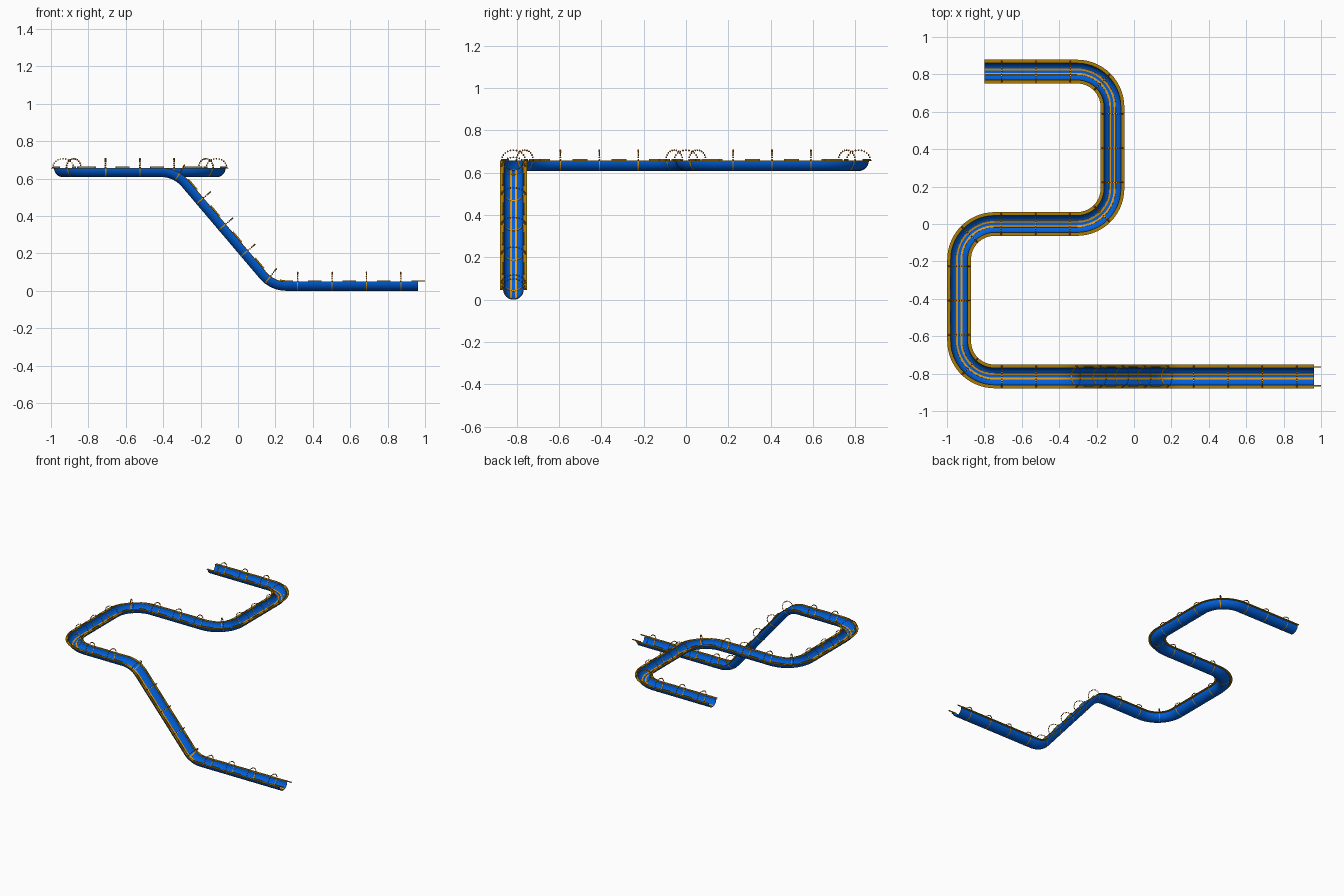
import bpy, bmesh, math
from mathutils import Vector, Matrix

if "Cube" in bpy.data.objects:
    bpy.data.objects.remove(bpy.data.objects["Cube"])

Z = Vector((0, 0, 1))


def material(name, rgb):
    m = bpy.data.materials.new(name)
    m.diffuse_color = (*rgb, 1)
    m.use_nodes = True
    m.node_tree.nodes["Principled BSDF"].inputs["Base Color"].default_value = m.diffuse_color
    return m


BLUE = material("channel blue", (0.0, 0.118, 0.73))
GOLD = material("bright gold", (1.0, 0.42, 0.01))
OCHRE = material("dark ochre", (0.42, 0.2, 0.0))
BROWN = material("copper orange", (0.58, 0.17, 0.004))

# Centre line at rim height: corner points with fillet radii
LOW, HIGH, Y = 0.048, 0.656, 0.815
CORNERS = [((-0.8, Y, HIGH), 0), ((-0.115, Y, HIGH), 0.19), ((-0.115, 0, HIGH), 0.19),
           ((-0.935, 0, HIGH), 0.19), ((-0.935, -Y, HIGH), 0.19),
           ((-0.322, -Y, HIGH), 0.19), ((0.194, -Y, LOW), 0.14), ((0.963, -Y, LOW), 0)]


def build_path():
    """Segments as (start s, length, start point, direction, inward direction, radius)."""
    pts = [Vector(c[0]) for c in CORNERS]
    segs, s, cur = [], 0.0, pts[0]
    for i in range(1, len(pts)):
        d = (pts[i] - pts[i - 1]).normalized()
        r, cut, ang = CORNERS[i][1], 0.0, 0.0
        if r:
            d2 = (pts[i + 1] - pts[i]).normalized()
            ang = d.angle(d2)
            cut = r * math.tan(ang / 2)
        end = pts[i] - d * cut
        length = (end - cur).length
        segs.append((s, length, cur, d, None, 0))
        s += length
        cur = end
        if r:
            inward = (d2 - d * d2.dot(d)).normalized()
            segs.append((s, r * ang, end, d, inward, r))
            s += r * ang
            cur = pts[i] + d2 * cut
    return segs, s


SEGS, TOTAL = build_path()
# Lengthwise stations: coarse on straights, fine on bends
STATIONS = []
for s0, length, _, _, _, r in SEGS:
    n = 14 if r else 1
    STATIONS += [s0 + length * k / n for k in range(n)]


def frame(s):
    """Point, side vector and up vector of the centre line at distance s."""
    seg = SEGS[0]
    for q in SEGS:
        if q[0] <= s + 1e-9:
            seg = q
    s0, _, p, d, inward, r = seg
    t = s - s0
    if r:
        a = t / r
        pos = p + d * (r * math.sin(a)) + inward * (r * (1 - math.cos(a)))
        tan = d * math.cos(a) + inward * math.sin(a)
    else:
        pos, tan = p + d * t, d
    side = Z.cross(tan).normalized()
    return pos, side, tan.cross(side)


def sweep(bm, profile, s0, s1):
    """Sweep a closed (side, up) profile from s0 to s1 with end caps."""
    stops = [s0] + [s for s in STATIONS if s0 + 1e-4 < s < s1 - 1e-4] + [s1]
    rings = []
    for s in stops:
        p, side, up = frame(s)
        rings.append([bm.verts.new(p + side * a + up * b) for a, b in profile])
    n = len(profile)
    for r0, r1 in zip(rings, rings[1:]):
        for k in range(n):
            bm.faces.new((r0[k], r0[(k + 1) % n], r1[(k + 1) % n], r1[k]))
    bm.faces.new(rings[0][::-1])
    bm.faces.new(rings[-1])


def finish(bm, name, mat, smooth=True):
    bmesh.ops.recalc_face_normals(bm, faces=bm.faces[:])
    me = bpy.data.meshes.new(name)
    bm.to_mesh(me)
    bm.free()
    me.materials.append(mat)
    ob = bpy.data.objects.new(name, me)
    bpy.context.collection.objects.link(ob)
    if smooth:
        bpy.ops.object.select_all(action='DESELECT')
        ob.select_set(True)
        bpy.context.view_layer.objects.active = ob
        bpy.ops.object.shade_smooth_by_angle(angle=math.radians(40))


def arc_band(r_out, r_in, a0=180, a1=360, n=20):
    """Curved strip profile below the rim, angles in degrees."""
    ang = [math.radians(a0 + (a1 - a0) * k / n) for k in range(n + 1)]
    return ([(r_out * math.cos(a), r_out * math.sin(a)) for a in ang]
            + [(r_in * math.cos(a), r_in * math.sin(a)) for a in reversed(ang)])


def box(a0, a1, b0, b1):
    return [(a0, b0), (a1, b0), (a1, b1), (a0, b1)]


COUNT = round(TOTAL / 0.185)
STEP = TOTAL / COUNT
RAMP0 = SEGS[9][0] + 0.03       # just inside the top bend of the ramp
RAMP1 = SEGS[12][0]             # foot of the ramp


def station(u):
    """Distance of module position u; the ramp modules sit slightly further down."""
    s = u * STEP
    return s + 0.032 if RAMP0 < s < RAMP1 else s


# Half-pipe channel
bm = bmesh.new()
sweep(bm, arc_band(0.048, 0.045), 0, TOTAL)
finish(bm, "channel", BLUE)

# Flat rims along both edges
bm = bmesh.new()
for sign in (-1, 1):
    sweep(bm, box(sign * 0.045, sign * 0.0635, -0.002, 0.0015), 0, TOTAL)
finish(bm, "rim", OCHRE)

# Twin stripes on the channel floor
bm = bmesh.new()
for a in (254, 286):
    sweep(bm, arc_band(0.0455, 0.0434, a - 7, a + 7, 3), 0, TOTAL)
finish(bm, "floor_stripes", GOLD)

# Thin bands around the channel at every hoop
bm = bmesh.new()
for i in range(COUNT):
    s = station(i + 0.5)
    sweep(bm, arc_band(0.0488, 0.0430), s - 0.003, s + 0.003)
finish(bm, "channel_bands", GOLD)

# Short bars on the rims bridging each module joint
bm = bmesh.new()
for i in range(1, COUNT + 1):
    s = station(i)
    for sign in (-1, 1):
        sweep(bm, box(sign * 0.047, sign * 0.053, 0.0015, 0.008), s - 0.036, s + 0.036)
finish(bm, "joint_bars", OCHRE, False)

# Beaded hoops arching over the track
bm = bmesh.new()
BEADS = 13
for i in range(COUNT):
    p, side, up = frame(station(i + 0.5))
    for k in range(BEADS):
        a = math.pi * k / (BEADS - 1)
        c = p + side * (0.055 * math.cos(a)) + up * (0.004 + 0.046 * math.sin(a))
        bmesh.ops.create_icosphere(bm, subdivisions=2, radius=0.0042,
                                   matrix=Matrix.Translation(c))
finish(bm, "beaded_hoops", BROWN)
